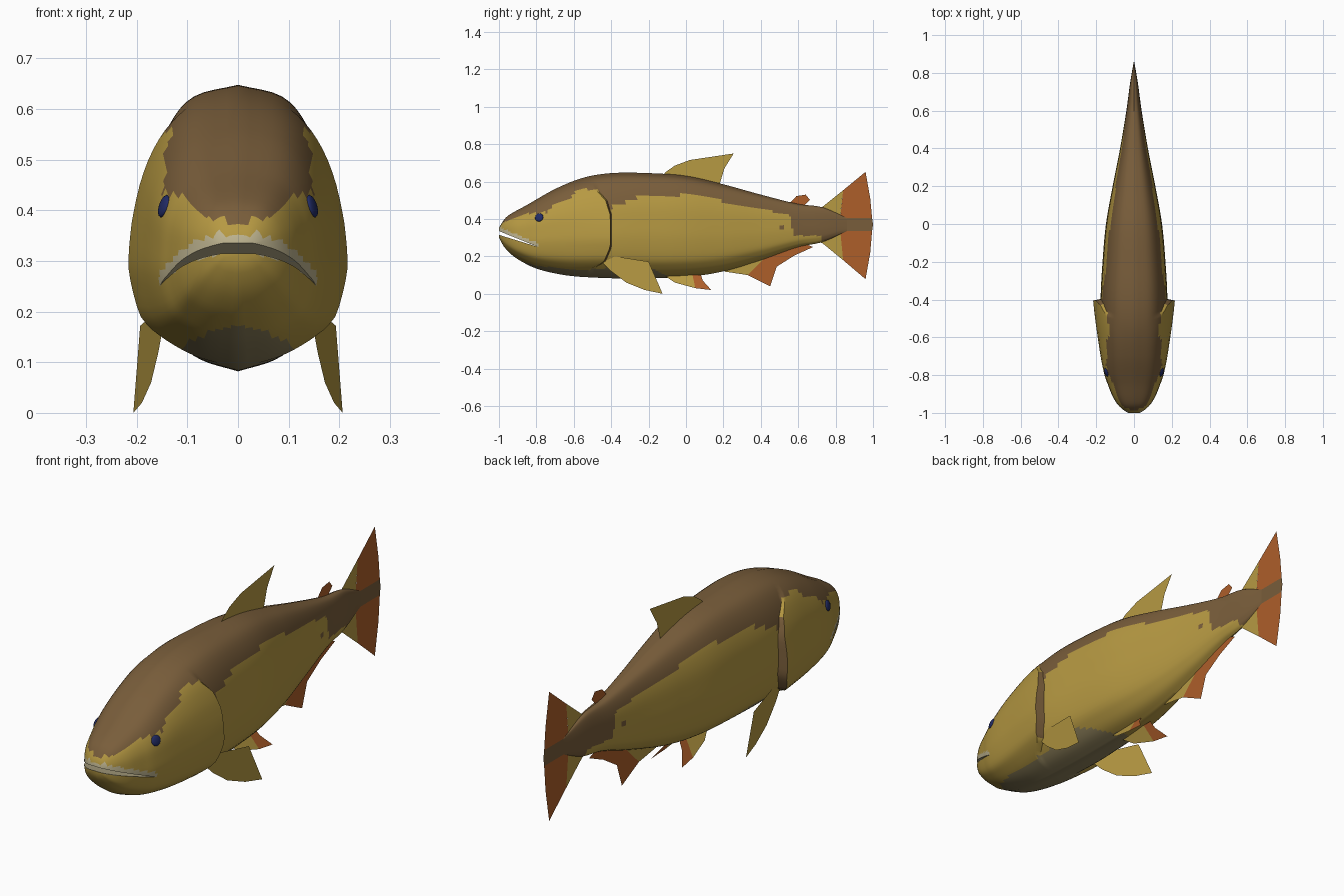
import bpy, bmesh, math
from mathutils import Vector

if "Cube" in bpy.data.objects:
    bpy.data.objects.remove(bpy.data.objects["Cube"])

# ---- materials -------------------------------------------------------------
COLS = {
    "back_brown": (0.19, 0.11, 0.043), "gold": (0.47, 0.32, 0.055),
    "belly_grey": (0.26, 0.21, 0.10), "lip_cream": (0.52, 0.46, 0.28),
    "fin_orange": (0.42, 0.112, 0.023), "eye_navy": (0.015, 0.024, 0.13)}
MATS = []
for n, c in COLS.items():
    m = bpy.data.materials.new(n)
    m.diffuse_color = (*c, 1)
    m.use_nodes = True
    m.node_tree.nodes["Principled BSDF"].inputs["Base Color"].default_value = m.diffuse_color
    MATS.append(m)
BROWN, GOLD, GREY, CREAM, ORANGE, NAVY = range(6)


# ---- helpers ---------------------------------------------------------------
def lin(tab, x):
    if x <= tab[0][0]:
        return tab[0][1]
    for (a, p), (b, q) in zip(tab, tab[1:]):
        if x <= b:
            return p + (q - p) * (x - a) / (b - a)
    return tab[-1][1]


def smooth(tab, x):
    """Cubic Hermite curve through the table's points."""
    x = min(max(x, tab[0][0]), tab[-1][0])
    i = 0
    while i < len(tab) - 2 and x > tab[i + 1][0]:
        i += 1

    def slope(k):
        a, b = tab[max(k - 1, 0)], tab[min(k + 1, len(tab) - 1)]
        return (b[1] - a[1]) / (b[0] - a[0])
    (a, p), (b, q) = tab[i], tab[i + 1]
    h = b - a
    u = (x - a) / h
    return ((2*u**3 - 3*u*u + 1) * p + (u**3 - 2*u*u + u) * h * slope(i)
            + (3*u*u - 2*u**3) * q + (u**3 - u*u) * h * slope(i + 1))


def make(name, bm):
    me = bpy.data.meshes.new(name)
    bm.to_mesh(me)
    bm.free()
    for m in MATS:
        me.materials.append(m)
    ob = bpy.data.objects.new(name, me)
    bpy.context.collection.objects.link(ob)
    return ob


def fin(name, pieces, xf=lambda y, z: 0.0):
    """Flat fin from (y, z) outlines; xf gives the sideways lean."""
    bm = bmesh.new()
    for mat, pts in pieces:
        f = bm.faces.new([bm.verts.new((xf(y, z), y, z)) for y, z in pts])
        f.material_index = mat
    return make(name, bm)


# ---- body outline tables: position along y -> value ---------------------------
TOP = [(-1, .352), (-.97, .40), (-.94, .425), (-.85, .475), (-.7, .56), (-.55, .62),
       (-.4, .645), (-.2, .645), (0, .63), (.2, .585), (.4, .53), (.6, .48), (.73, .462), (.86, .405)]
BOT = [(-1, .30), (-.98, .262), (-.95, .225), (-.9, .185), (-.8, .135), (-.65, .10), (-.5, .087),
       (-.3, .082), (0, .09), (.2, .12), (.4, .18), (.6, .25), (.73, .277), (.86, .335)]
WID = [(-1, .032), (-.98, .062), (-.95, .09), (-.9, .118), (-.8, .15), (-.6, .168), (-.4, .175),
       (-.2, .165), (0, .147), (.2, .112), (.4, .073), (.6, .04), (.75, .02), (.86, .001)]
SEC = [(0, 1), (.5, .96), (.78, .86), (.95, .7), (1, .52), (1, .36), (.9, .19), (.7, .105), (.42, .04), (0, 0)]
SX = [(i, p[0]) for i, p in enumerate(SEC)]
SZ = [(i, p[1]) for i, p in enumerate(SEC)]
# gill cover: rear edge position and bulge, by height
EDGE = [(.08, -.52), (.13, -.5), (.17, -.43), (.25, -.395), (.42, -.395), (.5, -.42), (.56, -.47), (.65, -.5)]
BULGE = [(.1, 0), (.14, .02), (.19, .035), (.28, .042), (.38, .035), (.477, .02), (.56, .008), (.6, 0)]


def height(y, s):
    b = smooth(BOT, y)
    return b + (smooth(TOP, y) - b) * smooth(SZ, s)


def body_point(t, s, side):
    u = max(0, 1 - abs(t + .4) / .35)
    y = t + u*u*(3 - 2*u) * (lin(EDGE, height(t, s)) + .395)
    z = height(y, s)
    x = smooth(WID, y) * max(0, smooth(SX, s))
    if t <= -.4:
        x += lin(BULGE, z) * max(0, (t + .85) / .45) * min(1, x / .05)
    return Vector((side * x, y, z))


# ---- body with gill covers ---------------------------------------------------
ts = sorted([-1 + i * .0124 for i in range(151) if abs(-1 + i * .0124 + .401) > .009] + [-.405, -.397])
H = 36
bm = bmesh.new()
rings = []
for t in ts:
    ring = [(9 * i / H, 1) for i in range(H + 1)] + [(9 * i / H, -1) for i in range(H - 1, 0, -1)]
    rings.append([bm.verts.new(body_point(t, s, sd)) for s, sd in ring])
N = 2 * H
for a, b in zip(rings, rings[1:]):
    for i in range(N):
        bm.faces.new((a[i], a[(i + 1) % N], b[(i + 1) % N], b[i]))
bm.faces.new(rings[0])
bm.faces.new(rings[-1])
bmesh.ops.recalc_face_normals(bm, faces=bm.faces)
body = make("body", bm)

# ---- mouth slit cut -----------------------------------------------------------
bm = bmesh.new()
prof = [(-1.1, .3755), (-.79, .25), (-1.1, .346)]
f = bm.faces.new([bm.verts.new((-.4, y, z)) for y, z in prof])
ext = bmesh.ops.extrude_face_region(bm, geom=[f])
bmesh.ops.translate(bm, vec=(.8, 0, 0), verts=[v for v in ext["geom"] if isinstance(v, bmesh.types.BMVert)])
bmesh.ops.recalc_face_normals(bm, faces=bm.faces)
cutter = make("mouth_cutter", bm)
cutter.hide_render = True
mod = body.modifiers.new("mouth", 'BOOLEAN')
mod.operation, mod.solver, mod.object = 'DIFFERENCE', 'EXACT', cutter
bpy.context.view_layer.objects.active = body
bpy.ops.object.modifier_apply(modifier="mouth")
bpy.data.objects.remove(cutter)

# ---- body colours by position ----------------------------------------------------
HEAD_BACK = [(-1, .372), (-.85, .43), (-.74, .435), (-.7, .48), (-.62, .51), (-.58, .555), (-.46, .565)]
BODY_BACK = [(-.4, .46), (-.33, .49), (-.25, .52), (.02, .53), (.29, .476), (.555, .42), (.575, .31), (.72, .31),
             (.76, .2)]
BELLY = [(-1, .24), (-.95, .22), (-.9, .18), (-.8, .15), (-.6, .13), (-.45, .13), (-.4, .16),
         (-.25, .16), (-.1, .10), (0, .07)]


def body_colour(c, n):
    k = (-.79 - c.y) / .21
    d = c.z - (.25 + .085 * k)
    if k > -.02 and -.021 * k - .001 < d < .021:
        return CREAM
    edge = lin(EDGE, c.z)
    if .14 < c.z < .56 and abs(c.y - edge) < .03 and n.y > .75:
        return BROWN
    if c.z < lin(BELLY, c.y):
        return GREY
    if math.hypot(c.y - .51, c.z - .355) < .016:
        return BROWN
    return BROWN if c.z > lin(HEAD_BACK if c.y < edge else BODY_BACK, c.y) else GOLD


for p in body.data.polygons:
    p.material_index = body_colour(p.center, p.normal)
bpy.ops.object.select_all(action='DESELECT')
body.select_set(True)
bpy.ops.object.shade_smooth_by_angle(angle=math.radians(40))

# ---- eyes ---------------------------------------------------------------------
for side, nm in ((1, "right_eye"), (-1, "left_eye")):
    hit, loc, nor, _ = body.ray_cast(Vector((side, -.785, .408)), Vector((-side, 0, 0)))
    bm = bmesh.new()
    bmesh.ops.create_uvsphere(bm, u_segments=16, v_segments=10, radius=.023)
    for v in bm.verts:
        v.co.z *= .35
    for f in bm.faces:
        f.material_index, f.smooth = NAVY, True
    eye = make(nm, bm)
    eye.location = loc
    eye.rotation_euler = nor.to_track_quat('Z', 'Y').to_euler()

# ---- single fins ----------------------------------------------------------------
fin("dorsal_fin", [(GOLD, [(-.13, .62), (-.11, .65), (-.06, .685), (.02, .715), (.255, .75), (.205, .67),
                           (.175, .57), (.0, .6)])])
fin("adipose_fin", [(ORANGE, [(.53, .47), (.555, .485), (.59, .522), (.64, .53), (.662, .503), (.63, .47), (.61, .45)])])
fin("anal_fin", [(GOLD, [(.17, .14), (.21, .118), (.33, .1), (.45, .22)]),
                 (ORANGE, [(.45, .22), (.33, .1), (.45, .04), (.485, .145), (.58, .205), (.68, .25), (.6, .28)])])
fin("tail_fin", [
    (GOLD, [(.7, .455), (.73, .465), (.84, .553), (.825, .41), (.7, .41)]),
    (ORANGE, [(.84, .553), (.96, .652), (.985, .51), (.995, .405), (.825, .405)]),
    (BROWN, [(.7, .41), (.825, .41), (.825, .405), (.995, .405), (1, .37), (.995, .335), (.825, .335), (.7, .335)]),
    (ORANGE, [(.825, .335), (.995, .335), (.985, .22), (.96, .078), (.84, .18)]),
    (GOLD, [(.7, .335), (.825, .335), (.84, .18), (.73, .27), (.7, .28)])])

# ---- paired fins ----------------------------------------------------------------
for side, nm in ((1, "right"), (-1, "left")):
    fin(nm + "_pectoral_fin",
        [(GOLD, [(-.45, .17), (-.38, .2), (-.2, .172), (-.125, 0), (-.22, .02), (-.32, .06), (-.4, .12)])],
        lambda y, z: side * (.15 + .18 * (y + .44)))
    fin(nm + "_pelvic_fin",
        [(GOLD, [(-.12, .1), (-.06, .06), (.05, .03), (.035, .1)]),
         (ORANGE, [(.035, .1), (.05, .03), (.135, .02), (.09, .07), (.08, .1)])],
        lambda y, z: side * (.025 + (.1 - z) * .63))
